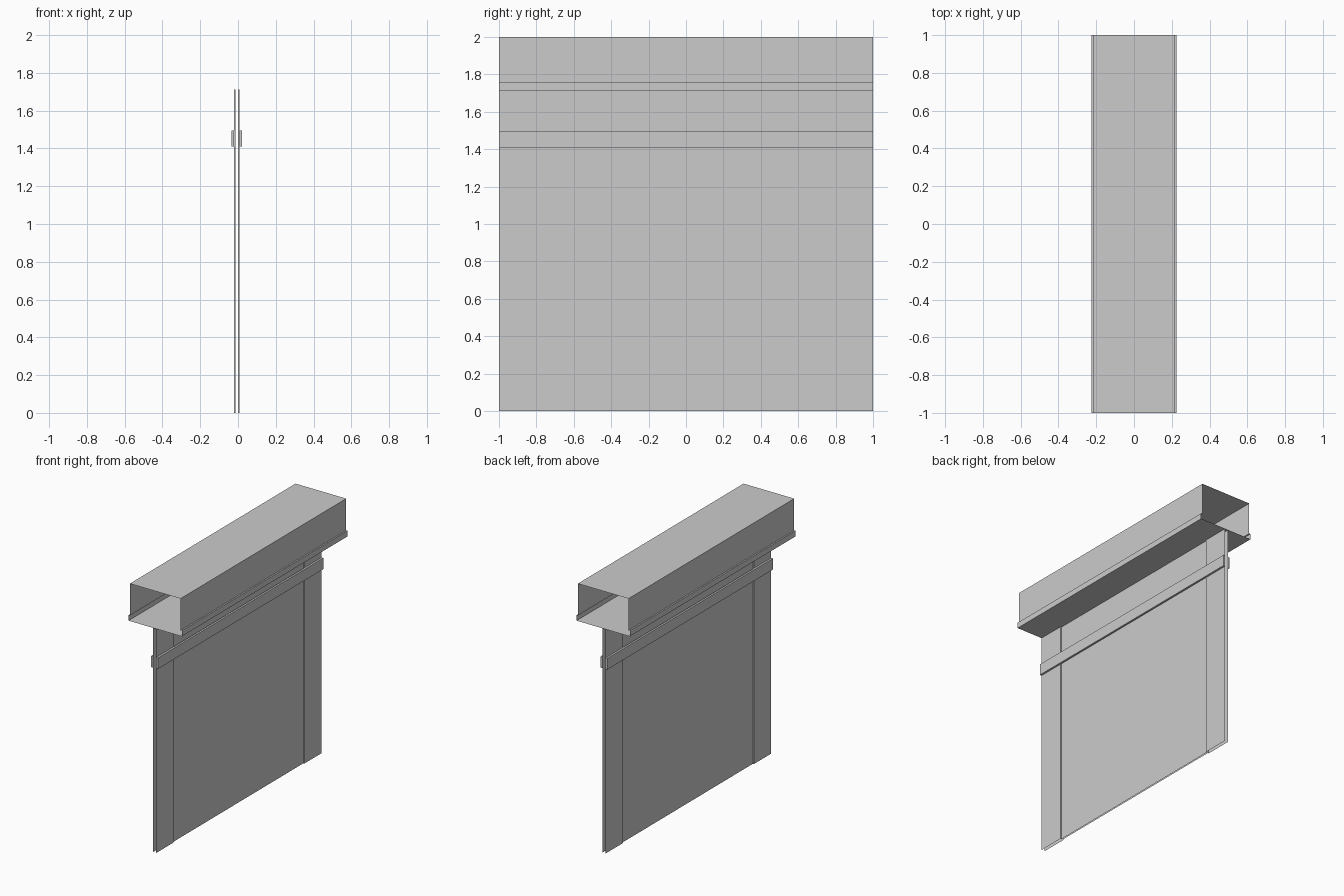
import bpy

if "Cube" in bpy.data.objects:
    bpy.data.objects.remove(bpy.data.objects["Cube"])

Y = 1.0      # half length
CX = -0.0065  # wall centre line in x


def sheet(name, paths):
    """Faces from (points, axis, start, end): each polyline is extruded along one axis."""
    verts, faces = [], []
    for pts, axis, a, b in paths:
        for p, q in zip(pts, pts[1:]):
            n = len(verts)
            for (u, v), t in ((p, a), (q, a), (q, b), (p, b)):
                verts.append((u, t, v) if axis == 'y' else (u, v, t))
            faces.append((n, n + 1, n + 2, n + 3))
    mesh = bpy.data.meshes.new(name)
    mesh.from_pydata(verts, [], faces)
    obj = bpy.data.objects.new(name, mesh)
    bpy.context.collection.objects.link(obj)
    return obj


def box(name, x0, x1, z0, z1):
    bpy.ops.mesh.primitive_cube_add(size=1, location=((x0 + x1) / 2, 0, (z0 + z1) / 2))
    obj = bpy.context.object
    obj.name = name
    obj.scale = (abs(x1 - x0), 2 * Y, z1 - z0)


for side, label in ((-1, "left"), (1, "right")):
    # Wall skin: recessed panel between two raised end strips
    outer, inner = CX + side * 0.0135, CX + side * 0.0055
    plan = [(outer, -Y), (outer, -0.79), (inner, -0.79),
            (inner, 0.79), (outer, 0.79), (outer, Y)]
    sheet(label + "_wall_skin", [(plan, 'z', 0, 1.713)])
    # Horizontal rail
    box(label + "_rail", outer, CX + side * 0.0285, 1.41, 1.495)

# Hollow header, open at both ends, with a stepped lower lip
header = [(-0.214, 2), (0.214, 2), (0.214, 1.757), (0.225, 1.757), (0.225, 1.714),
          (-0.225, 1.714), (-0.225, 1.757), (-0.214, 1.757), (-0.214, 2)]
sheet("header", [(header, 'y', -Y, Y)])
